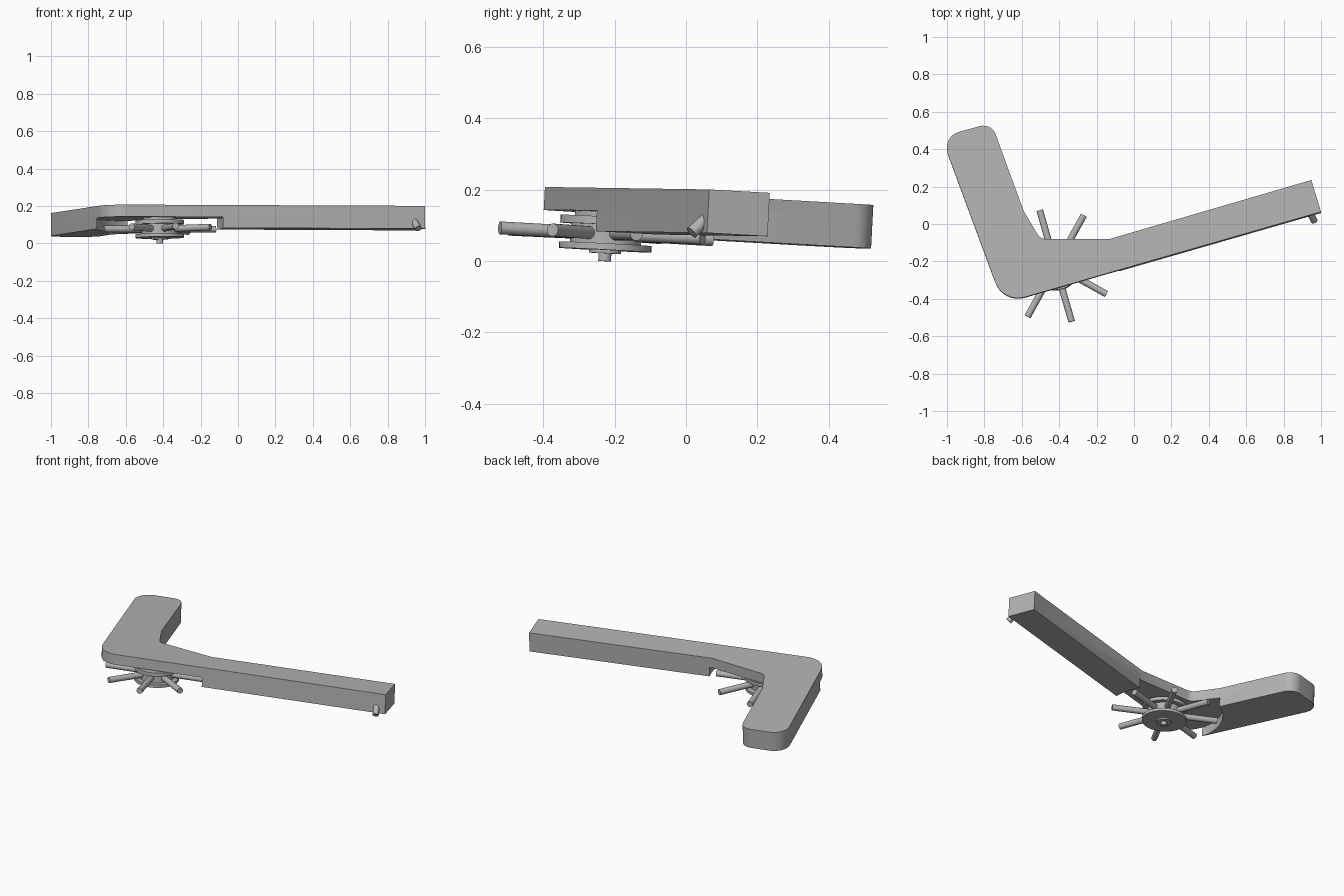
import bpy, bmesh, math
from mathutils import Vector, Matrix

if "Cube" in bpy.data.objects:
    bpy.data.objects.remove(bpy.data.objects["Cube"])

grey = bpy.data.materials.new("grey")
grey.diffuse_color = (0.45, 0.45, 0.45, 1)
grey.use_nodes = True
grey.node_tree.nodes["Principled BSDF"].inputs["Base Color"].default_value = grey.diffuse_color

# The whole assembly lies slightly tilted; parts are built with the top face at z = 0
normal = Vector((-0.0108, 0.0526, 1)).normalized()
TILT = Matrix.Translation((0, 0, 0.193)) @ Vector((0, 0, 1)).rotation_difference(normal).to_matrix().to_4x4()
HUB = Vector((-0.42, -0.218, 0))


def finish(name, bm, smooth=True):
    bmesh.ops.recalc_face_normals(bm, faces=bm.faces)
    me = bpy.data.meshes.new(name)
    bm.to_mesh(me)
    bm.free()
    ob = bpy.data.objects.new(name, me)
    bpy.context.collection.objects.link(ob)
    me.materials.append(grey)
    ob.matrix_world = TILT
    if smooth:
        shade(ob)
    return ob


def shade(ob):
    bpy.ops.object.select_all(action='DESELECT')
    ob.select_set(True)
    bpy.context.view_layer.objects.active = ob
    bpy.ops.object.shade_smooth_by_angle(angle=math.radians(30))


def rod(bm, start, end, radius, sides=20):
    start, end = Vector(start), Vector(end)
    d = end - start
    rot = Vector((0, 0, 1)).rotation_difference(d).to_matrix().to_4x4()
    bmesh.ops.create_cone(bm, cap_ends=True, segments=sides, radius1=radius, radius2=radius,
                          depth=d.length, matrix=Matrix.Translation((start + end) / 2) @ rot)


def disc(bm, radius, top, bottom, sides=40):
    rod(bm, HUB + Vector((0, 0, bottom)), HUB + Vector((0, 0, top)), radius, sides)


def rounded(corners, steps=8):
    """Outline with each (x, y, radius) corner replaced by an arc."""
    out = []
    for i, (x, y, r) in enumerate(corners):
        p = Vector((x, y))
        if r == 0:
            out.append(p)
            continue
        a = (Vector(corners[i - 1][:2]) - p).normalized()
        b = (Vector(corners[(i + 1) % len(corners)][:2]) - p).normalized()
        half = a.angle(b) / 2
        centre = p + (a + b).normalized() * r / math.sin(half)
        u = p + a * r / math.tan(half) - centre
        v = p + b * r / math.tan(half) - centre
        sweep = u.angle(v)
        for k in range(steps + 1):
            t = k / steps
            out.append(centre + (u * math.sin((1 - t) * sweep) + v * math.sin(t * sweep)) / math.sin(sweep))
    return out


# Angled body: long arm and short grip
outline = rounded([(1.0, 0.065, 0), (0.948, 0.235, 0), (-0.13, -0.08, 0), (-0.5, -0.08, 0.05),
                   (-0.59, 0.07, 0), (-0.762, 0.541, 0.07), (-1.03, 0.468, 0.09), (-0.7, -0.425, 0.13)])
bm = bmesh.new()
face = bm.faces.new([bm.verts.new((p.x, p.y, -0.122)) for p in outline])
top = bmesh.ops.extrude_face_region(bm, geom=[face])["geom"]
bmesh.ops.translate(bm, vec=(0, 0, 0.122), verts=[g for g in top if isinstance(g, bmesh.types.BMVert)])
body = finish("body", bm, False)

# Round recess under the body that clears the wheel
bm = bmesh.new()
disc(bm, 0.34, -0.064, -0.3, 64)
cutter = finish("recess_cutter", bm, False)
cutter.hide_render = True
mod = body.modifiers.new("recess", 'BOOLEAN')
mod.operation, mod.solver, mod.object = 'DIFFERENCE', 'EXACT', cutter
bpy.context.view_layer.update()
bpy.context.view_layer.objects.active = body
bpy.ops.object.modifier_apply(modifier="recess")
bpy.data.objects.remove(cutter)
shade(body)

# Wheel hub: stacked discs, each (radius, top, bottom)
for name, radius, hi, lo in [("hub_boss", 0.09, -0.062, -0.078), ("upper_flange", 0.13, -0.077, -0.099),
                             ("hub_core", 0.1, -0.098, -0.153), ("lower_flange", 0.13, -0.152, -0.17),
                             ("hub_washer", 0.045, -0.169, -0.179), ("axle_end", 0.018, -0.178, -0.201)]:
    bm = bmesh.new()
    disc(bm, radius, hi, lo)
    finish(name, bm)

# Eight spokes
bm = bmesh.new()
for k in range(8):
    a = math.radians(16 + 45 * k)
    d = Vector((math.cos(a), math.sin(a), 0))
    c = HUB + Vector((0, 0, -0.124))
    rod(bm, c + d * 0.08, c + d * 0.31, 0.018)
finish("spokes", bm)

# Small slanted pin at the end of the arm
bm = bmesh.new()
rod(bm, (0.935, 0.075, -0.07), (0.963, 0.022, -0.123), 0.018)
finish("end_pin", bm)
